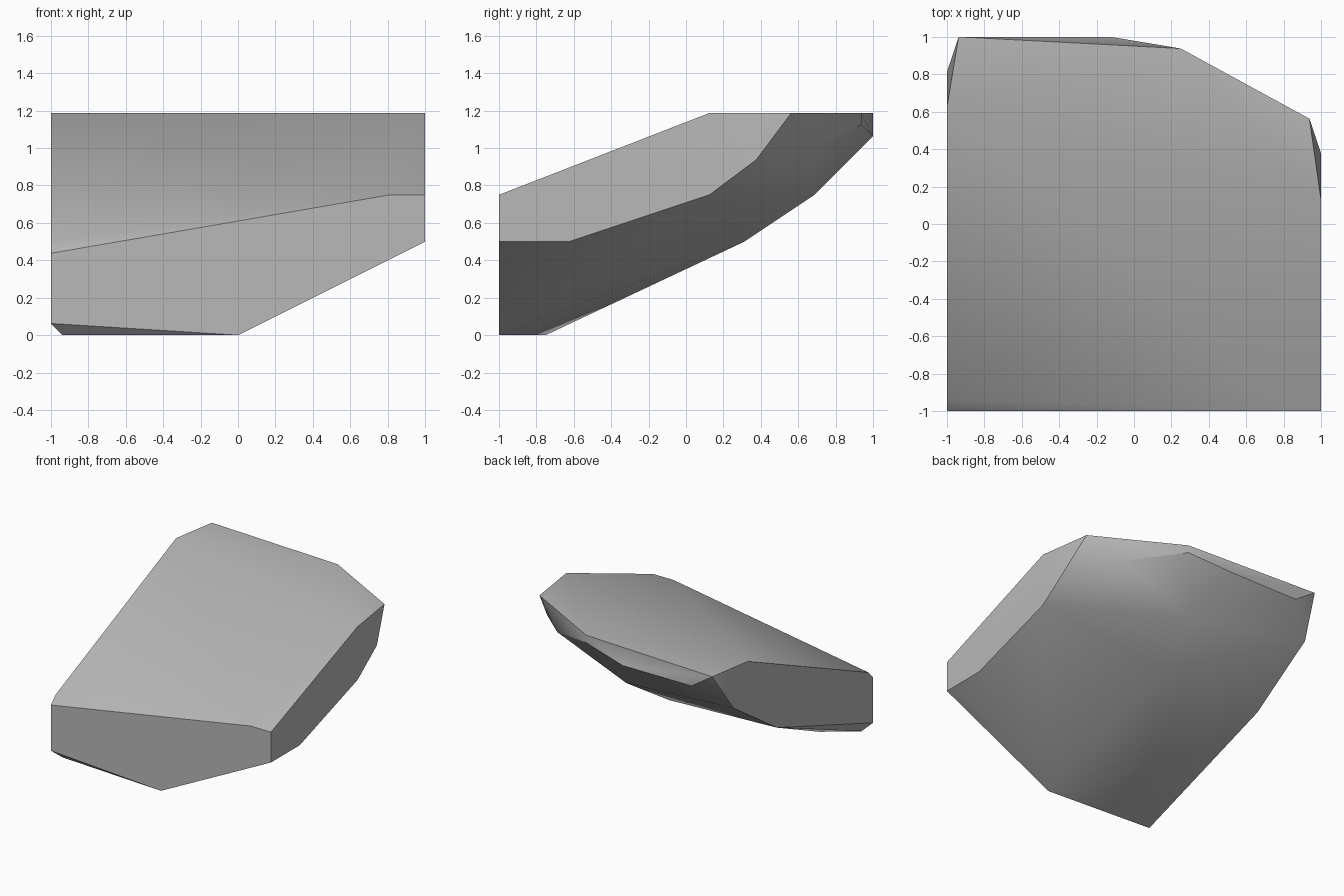
import bpy
import bmesh
import math
from mathutils import Vector

# Remove the default object
default_cube = bpy.data.objects.get("Cube")
if default_cube:
    bpy.data.objects.remove(default_cube, do_unlink=True)

# All corner positions are counted in steps of one sixteenth
STEP = 1 / 16
SIDE, FRONT, REAR, TOP = 16, -16, 16, 19


def make_material(name, level):
    material = bpy.data.materials.new(name)
    material.use_nodes = True
    colour = (level, level, level, 1)
    material.diffuse_color = colour
    shader = material.node_tree.nodes["Principled BSDF"]
    shader.inputs["Base Color"].default_value = colour
    shader.inputs["Roughness"].default_value = 0.9
    return material


def on_side(x, profile):
    """Corners of a flat side, from a (y, z) profile."""
    return [(x, y, z) for y, z in profile]


def on_level(z, outline):
    """Corners of a horizontal level, from an (x, y) outline."""
    return [(x, y, z) for x, y in outline]


def convex_block(name, corners, material):
    """Wrap the corners in a convex shell with clean flat facets."""
    mesh = bpy.data.meshes.new(name)
    bm = bmesh.new()
    for corner in corners:
        bm.verts.new(Vector(corner) * STEP)
    hull = bmesh.ops.convex_hull(bm, input=bm.verts[:])
    unused = hull["geom_interior"] + hull["geom_unused"]
    loose = [item for item in unused if isinstance(item, bmesh.types.BMVert)]
    bmesh.ops.delete(bm, geom=loose, context="VERTS")
    bmesh.ops.dissolve_limit(bm, angle_limit=math.radians(1),
                             verts=bm.verts[:], edges=bm.edges[:])
    bmesh.ops.recalc_face_normals(bm, faces=bm.faces[:])
    bm.to_mesh(mesh)
    bm.free()
    mesh.materials.append(material)
    block = bpy.data.objects.new(name, mesh)
    bpy.context.collection.objects.link(block)
    return block


# Two upright flat sides
left_side = on_side(SIDE, [(FRONT, 8), (FRONT, 12), (2, TOP),
                           (6, 15), (2, 12), (-10, 8)])
right_side = on_side(-SIDE, [(FRONT, 1), (FRONT, 7), (-15, 8), (10, TOP),
                             (13, 14), (4, 8)])

# Front lip and the rear rim below the level top
front_lip = [(13, FRONT, 12)]
rear_rim = on_level(17, [(-12, REAR), (-2, REAR)])
rear_corner = [(4, 15, 18), (11, 11, 16)]

# Level top, small resting patch and the bulge of the underside
level_top = on_level(TOP, [(15, 9), (4, 15), (-15, REAR)])
resting_patch = on_level(0, [(0, FRONT), (-15, -15), (-11, -12)])
underside = [(-1, 5, 8), (1, 11, 12)]

stone_grey = make_material("stone_grey", 0.48)
rock = convex_block(
    "rock_slab",
    left_side + right_side + front_lip + rear_rim + rear_corner
    + level_top + resting_patch + underside,
    stone_grey)

# Smooth the gentle bends and keep the strong edges crisp
bpy.ops.object.select_all(action="DESELECT")
rock.select_set(True)
bpy.context.view_layer.objects.active = rock
bpy.ops.object.shade_smooth_by_angle(angle=math.radians(30))
